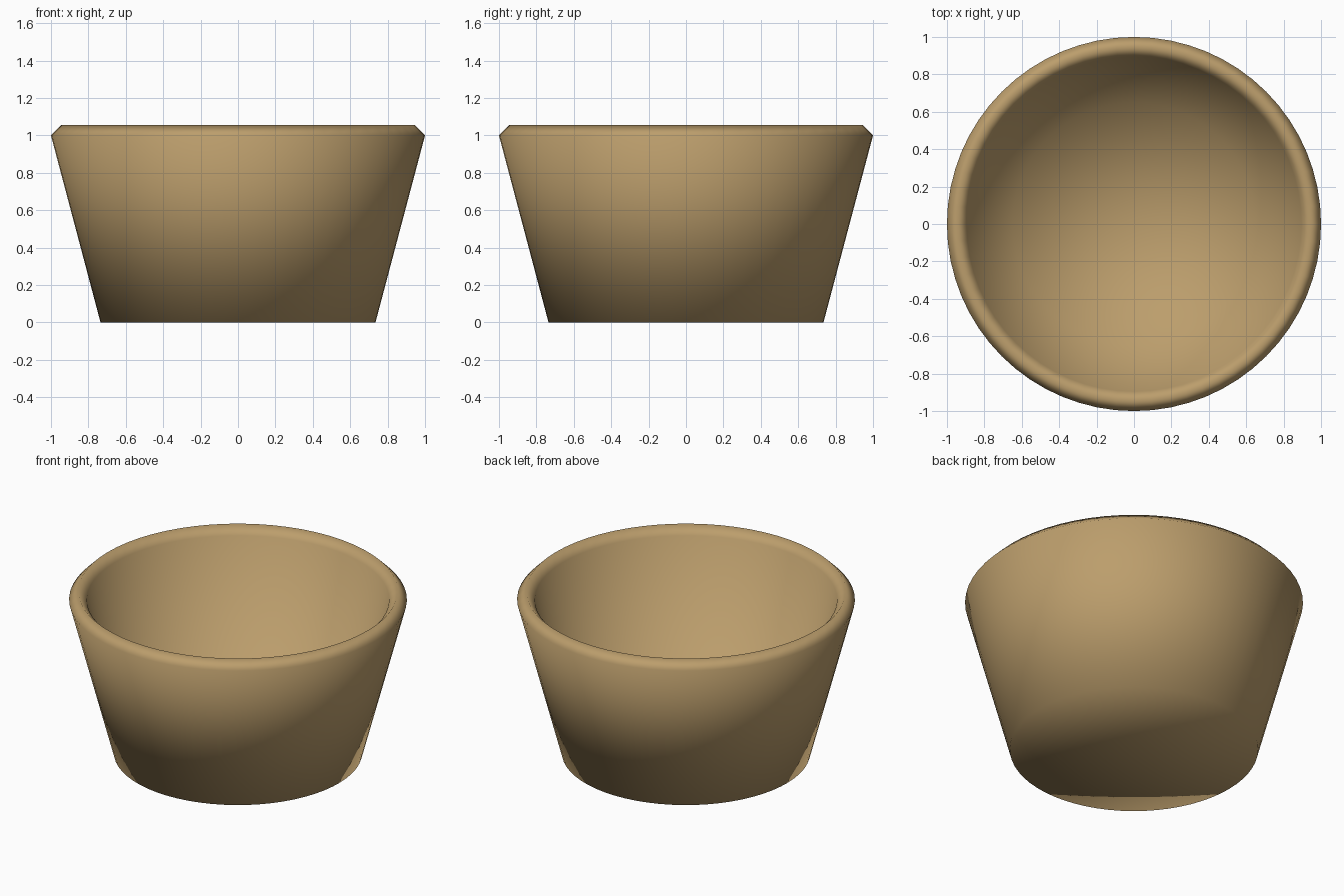
import bpy, bmesh, math

if "Cube" in bpy.data.objects:
    bpy.data.objects.remove(bpy.data.objects["Cube"])

SEGMENTS = 64
# Half profile (radius, height): outer wall, rim crest, inner wall, inner floor edge
PROFILE = [(0.735, 0.0), (1.0, 1.0), (0.945, 1.055), (0.895, 1.0), (0.65, 0.1)]

# Bowl body: stacked rings bridged into walls, with a capped base and floor
bm = bmesh.new()
rings = []
for r, z in PROFILE:
    rings.append([bm.verts.new((r * math.cos(a), r * math.sin(a), z))
                  for a in (2 * math.pi * i / SEGMENTS for i in range(SEGMENTS))])
for low, high in zip(rings, rings[1:]):
    for i in range(SEGMENTS):
        j = (i + 1) % SEGMENTS
        bm.faces.new((low[i], low[j], high[j], high[i]))


def cap(ring, z):
    centre = bm.verts.new((0, 0, z))
    for i in range(SEGMENTS):
        bm.faces.new((ring[i], ring[(i + 1) % SEGMENTS], centre))


cap(rings[0], PROFILE[0][1])
cap(rings[-1], PROFILE[-1][1])
bmesh.ops.recalc_face_normals(bm, faces=bm.faces)
for face in bm.faces:
    face.smooth = True

mesh = bpy.data.meshes.new("bowl")
bm.to_mesh(mesh)
bm.free()
bowl = bpy.data.objects.new("bowl", mesh)
bpy.context.collection.objects.link(bowl)

# Warm clay colour
clay = bpy.data.materials.new("clay")
clay.diffuse_color = (0.50, 0.34, 0.15, 1)
clay.use_nodes = True
clay.node_tree.nodes["Principled BSDF"].inputs["Base Color"].default_value = clay.diffuse_color
mesh.materials.append(clay)
